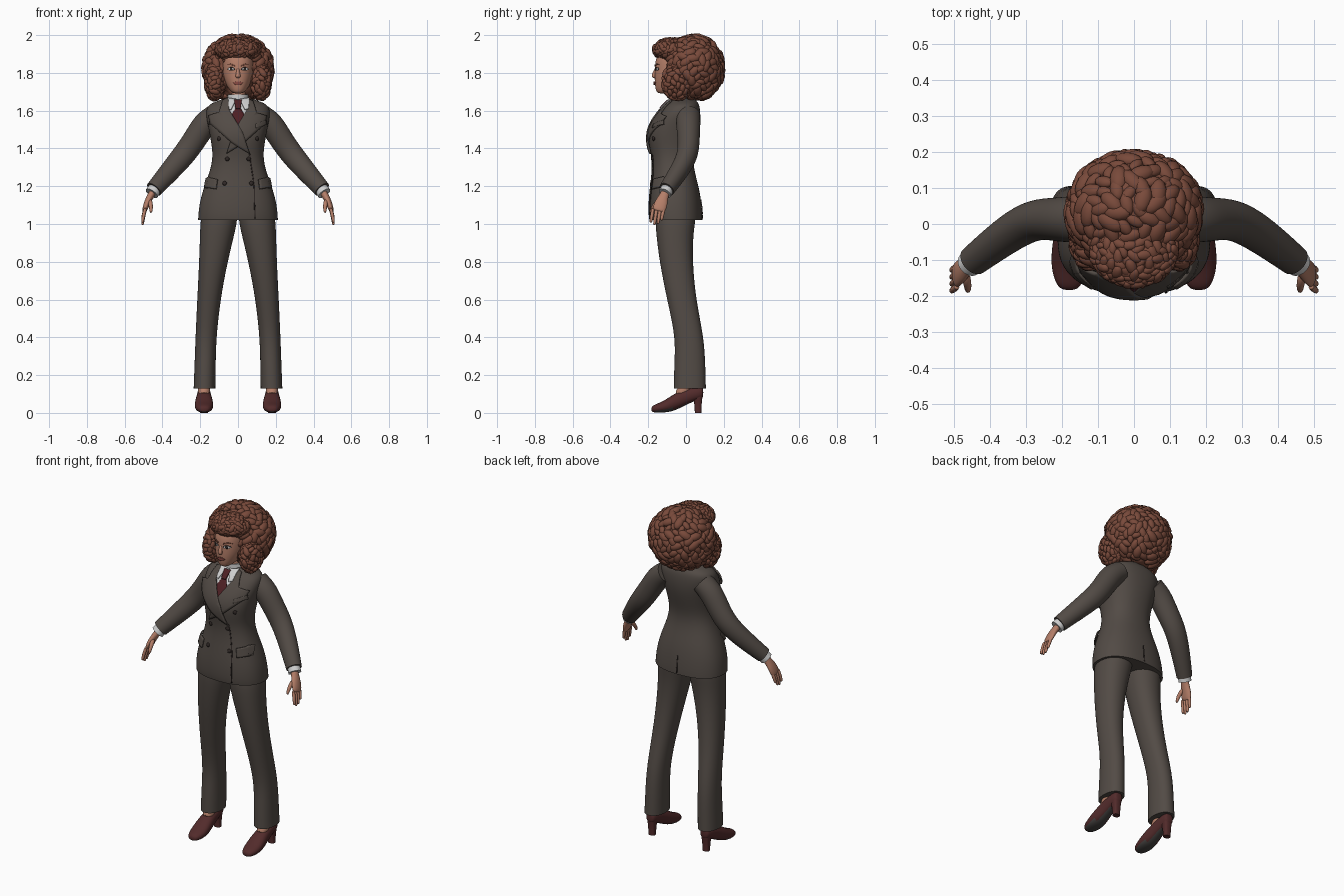
import bpy, bmesh, math, random
from mathutils import Vector, Matrix, noise
from mathutils.bvhtree import BVHTree

random.seed(4)
cube = bpy.data.objects.get("Cube")
if cube:
    bpy.data.objects.remove(cube, do_unlink=True)

X, Y, Z = Vector((1, 0, 0)), Vector((0, 1, 0)), Vector((0, 0, 1))


def material(name, r, g, b):
    m = bpy.data.materials.new(name)
    m.use_nodes = True
    m.diffuse_color = (r, g, b, 1)
    m.node_tree.nodes["Principled BSDF"].inputs["Base Color"].default_value = (r, g, b, 1)
    return m


suit = material("suit_cloth", .085, .070, .060)
skin = material("skin", .46, .21, .14)
hair = material("hair", .19, .068, .043)
white = material("shirt_white", .62, .62, .62)
wine = material("tie_wine", .075, .014, .017)
leather = material("shoe_leather", .085, .024, .024)
dark = material("dark_detail", .03, .022, .02)
rubber = material("shoe_sole", .06, .055, .052)
lip = material("lips", .27, .075, .06)


def finish(name, bm, mats, mirror=False, subsurf=0, solid=0):
    """Smooth-shaded object that keeps its sharp edges."""
    mesh = bpy.data.meshes.new(name)
    bm.to_mesh(mesh)
    bm.free()
    mesh.shade_smooth()
    mesh.set_sharp_from_angle(angle=math.radians(60))
    obj = bpy.data.objects.new(name, mesh)
    bpy.context.collection.objects.link(obj)
    for m in mats:
        mesh.materials.append(m)
    if solid:
        mod = obj.modifiers.new("thickness", "SOLIDIFY")
        mod.thickness, mod.offset = solid, 0
    if mirror:
        obj.modifiers.new("mirror", "MIRROR").use_mirror_merge = False
    if subsurf:
        mod = obj.modifiers.new("smooth", "SUBSURF")
        mod.levels = mod.render_levels = subsurf
    return obj


def tube(name, rows, mats, ref=X, axis=None, n=16, p=2, flat=False, mirror=False, subsurf=2, rule=None):
    """Rings along a path; each row is x, y, z, radius along ref, other radius."""
    bm = bmesh.new()
    crease = bm.edges.layers.float.new("crease_edge")
    pts = [Vector(r[:3]) for r in rows]
    rings = []
    for i, row in enumerate(rows):
        t = axis or (pts[min(i + 1, len(pts) - 1)] - pts[max(i - 1, 0)]).normalized()
        u = (ref - t * ref.dot(t)).normalized()
        v = t.cross(u)
        ring = []
        for k in range(n):
            a = math.tau * k / n
            c, s = (math.copysign(abs(w) ** (2 / p), w) for w in (math.cos(a), math.sin(a)))
            ring.append(bm.verts.new(pts[i] + u * c * row[3] + v * s * row[4]))
        rings.append(ring)
    for a, b in zip(rings, rings[1:]):
        for k in range(n):
            j = (k + 1) % n
            bm.faces.new((a[k], a[j], b[j], b[k]))
    for ring in (rings[0], rings[-1]):
        cap = bm.faces.new(ring)
        if flat:
            for e in cap.edges:
                e[crease] = 1
    bmesh.ops.recalc_face_normals(bm, faces=bm.faces[:])
    if rule:
        for f in bm.faces:
            f.material_index = rule(f)
    return finish(name, bm, mats, mirror, subsurf)


def loft(name, rows, mats, **kw):
    """Level rings; each row is z, inner x, outer x, front y, back y."""
    return tube(name, [((a + b) / 2, (f + k) / 2, z, (b - a) / 2, (k - f) / 2)
                       for z, a, b, f, k in rows], mats, axis=Z, **kw)


def body(name, rows, mats, **kw):
    return loft(name, [(z, -w, w, f, k) for z, w, f, k in rows], mats, **kw)


def surface(obj):
    bpy.context.view_layer.update()
    shaped = obj.evaluated_get(bpy.context.evaluated_depsgraph_get())
    mesh = shaped.to_mesh()
    tree = BVHTree.FromPolygons([v.co.copy() for v in mesh.vertices], [p.vertices[:] for p in mesh.polygons])
    shaped.to_mesh_clear()
    return tree


def patch(name, outline, mat, tree, lift=.003, mirror=False, side=-1):
    """Thin plate laid on a surface; the outline is given in x and z."""
    bm = bmesh.new()
    face = bm.faces.new([bm.verts.new((x, 0, z)) for x, z in outline])
    face.normal_update()
    if face.normal.y * side < 0:
        bmesh.ops.reverse_faces(bm, faces=[face])
    bmesh.ops.triangulate(bm, faces=bm.faces[:])
    bmesh.ops.subdivide_edges(bm, edges=bm.edges[:], cuts=5, use_grid_fill=True)
    for v in bm.verts:
        loc, nor, _, _ = tree.ray_cast(Vector((v.co.x, side, v.co.z)), Y * -side)
        if loc is None:
            loc, nor, _, _ = tree.find_nearest(Vector((v.co.x, side * .15, v.co.z)))
        v.co = loc + nor * lift
    return finish(name, bm, [mat], mirror, solid=min(lift * 1.6, .009))


def ball(bm, center, radii, turn=Matrix.Identity(4), level=2):
    m = Matrix.Translation(center) @ turn @ Matrix.Diagonal((*radii, 1))
    return bmesh.ops.create_icosphere(bm, subdivisions=level, radius=1, matrix=m)["verts"]


def facing(direction):
    return direction.to_track_quat("Z", "Y").to_matrix().to_4x4()


# Jacket and sleeves
jacket = body("jacket", [
    (1.02, .213, -.195, .088), (1.05, .212, -.200, .088), (1.12, .204, -.200, .082),
    (1.20, .180, -.192, .068), (1.28, .149, -.182, .045), (1.36, .132, -.182, .036),
    (1.45, .146, -.205, .060), (1.52, .160, -.190, .075), (1.58, .172, -.150, .078),
    (1.625, .165, -.115, .073), (1.645, .130, -.090, .062), (1.665, .070, -.075, .045)],
    [suit], n=24, p=2.3, flat=True)
tube("sleeve", [(.12, .012, 1.575, .065, .062), (.175, .012, 1.535, .066, .068),
                (.23, .014, 1.445, .060, .064), (.285, .012, 1.367, .057, .063),
                (.36, -.035, 1.28, .052, .056), (.445, -.102, 1.183, .043, .046)],
     [suit], ref=Y, flat=True, mirror=True)

# Jacket details
cloth = surface(jacket)
patch("shirt_front", [(-.06, 1.655), (.06, 1.655), (.06, 1.6), (.035, 1.47), (-.02, 1.5), (-.06, 1.6)],
      white, cloth, .002)
patch("tie_blade", [(-.013, 1.61), (.013, 1.61), (.042, 1.56), (.036, 1.48), (.03, 1.46), (-.04, 1.56)],
      wine, cloth, .004)
patch("tie_knot", [(-.02, 1.648), (.02, 1.648), (.013, 1.605), (-.013, 1.605)], wine, cloth, .011)
patch("collar_wing", [(.008, 1.655), (.058, 1.66), (.055, 1.605), (.036, 1.6)], white, cloth, .008, mirror=True)
lapel = [(.05, 1.66), (.078, 1.647), (.098, 1.585), (.148, 1.57), (.135, 1.525),
         (.03, 1.43), (-.06, 1.372), (-.025, 1.48), (.047, 1.6)]
patch("left_lapel", lapel, suit, cloth, .005)
patch("right_lapel", [(-x, z) for x, z in lapel], suit, cloth, .010)
patch("front_edge", [(.058, 1.372), (.064, 1.372), (.088, 1.2), (.092, 1.03), (.087, 1.03), (.083, 1.2)],
      dark, cloth, .002)
patch("back_vent", [(-.003, 1.03), (.003, 1.03), (.002, 1.13), (-.002, 1.13)], dark, cloth, .002, side=1)
patch("pocket_flap", [(.105, 1.235), (.172, 1.25), (.183, 1.195), (.112, 1.183)], suit, cloth, .008, mirror=True)
patch("breast_welt", [(.088, 1.525), (.143, 1.548), (.146, 1.527), (.09, 1.505)], suit, cloth, .006, mirror=True)
buttons = bmesh.new()
for x, z in ((.1, 1.452), (.056, 1.345), (.07, 1.215)):
    loc, nor, _, _ = cloth.ray_cast(Vector((x, -1, z)), Y)
    ball(buttons, loc + nor * .003, (.012, .012, .006), facing(nor))
finish("buttons", buttons, [dark], mirror=True)

# Trousers
loft("trouser_leg", [
    (.13, .119, .236, -.066, .107), (.26, .117, .231, -.064, .104), (.4, .114, .226, -.056, .096),
    (.6, .092, .217, -.102, .054), (.8, .054, .207, -.142, .036), (.95, .016, .203, -.160, .040),
    (1.03, .000, .200, -.165, .055), (1.1, .000, .180, -.150, .050)],
    [suit], flat=True, mirror=True, p=2.2)

# Shoes and ankles
tube("shoe", [(.18, -.184, .018, .018, .012), (.18, -.168, .023, .038, .022), (.18, -.12, .031, .052, .031),
              (.18, -.07, .052, .050, .046), (.18, -.02, .076, .042, .046), (.18, .04, .100, .037, .040),
              (.18, .08, .108, .032, .036), (.18, .092, .108, .020, .024)],
     [leather, rubber], axis=Y, n=12, p=2.3, mirror=True,
     rule=lambda f: int(f.normal.z < -.75 and f.calc_center_median().y < .04))
tube("shoe_heel", [(.18, .064, 0, .021, .018), (.18, .064, .05, .021, .019), (.18, .06, .1, .03, .03)],
     [leather], axis=Z, n=12, p=3, flat=True, mirror=True)
tube("ankle", [(.18, -.045, .085, .03, .03), (.18, -.01, .12, .034, .034), (.18, .025, .18, .034, .036)],
     [skin], n=12, mirror=True, subsurf=1)

# Shirt cuffs and hands
tube("shirt_cuff", [(.43, -.09, 1.2, .034, .036), (.457, -.112, 1.162, .036, .038)],
     [white], ref=Y, flat=True, mirror=True)
tube("palm", [(.445, -.102, 1.18, .024, .02), (.463, -.118, 1.148, .025, .019), (.48, -.13, 1.115, .036, .018),
              (.492, -.142, 1.08, .037, .015), (.496, -.146, 1.066, .03, .010)],
     [skin], ref=Y, n=12, mirror=True)
for i, drop in enumerate((.07, .083, .078, .058)):
    y = -.173 + i * .019
    tube("finger_%d" % (i + 1), [
        (.489, y, 1.088, .0105, .0105), (.499, y - .007, 1.082 - drop * .45, .010, .010),
        (.505, y - .012, 1.078 - drop * .85, .009, .009), (.505, y - .014, 1.076 - drop, .006, .006)],
        [skin], ref=Y, n=8, mirror=True, subsurf=1)
tube("thumb", [(.468, -.135, 1.13, .014, .014), (.462, -.163, 1.105, .013, .013),
               (.46, -.182, 1.075, .010, .010), (.461, -.187, 1.058, .006, .006)],
     [skin], ref=Y, n=8, mirror=True, subsurf=1)

# Neck, collar and head
body("neck", [(1.6, .05, -.075, .03), (1.66, .045, -.078, .022), (1.76, .046, -.09, .03)], [skin], subsurf=1)
body("shirt_collar", [(1.635, .064, -.088, .042), (1.685, .054, -.088, .03)], [white], flat=True)
head = body("head", [
    (1.69, .022, -.148, -.09), (1.705, .043, -.160, -.04), (1.74, .066, -.166, .03), (1.78, .081, -.168, .06),
    (1.83, .087, -.166, .08), (1.88, .087, -.162, .08), (1.93, .07, -.13, .07), (1.96, .035, -.07, .03)],
    [skin], n=20, p=2.2)
tube("nose", [(0, -.155, 1.832, .007, .007), (0, -.166, 1.805, .009, .010),
              (0, -.173, 1.782, .016, .013), (0, -.166, 1.771, .009, .006)], [skin], n=10, axis=Z)
face = surface(head)


def oval(x, z, w, h, n=12):
    return [(x + w * math.cos(math.tau * k / n), z + h * math.sin(math.tau * k / n)) for k in range(n)]


patch("eye_lid", oval(.035, 1.821, .019, .0095), dark, face, .001, mirror=True)
patch("eye_white", oval(.035, 1.820, .016, .0065), white, face, .002, mirror=True)
patch("iris", oval(.034, 1.820, .0065, .0065), dark, face, .003, mirror=True)
patch("eyebrow", [(.015, 1.841), (.04, 1.849), (.06, 1.841), (.04, 1.842), (.016, 1.834)],
      hair, face, .003, mirror=True)
patch("mouth", [(-.026, 1.747), (-.008, 1.755), (.008, 1.755), (.026, 1.747), (.01, 1.737), (-.01, 1.737)],
      lip, face, .004)

# Hair: a lumpy mass with side locks and a fringe, covered in curls
mass, mass_r = (0, .038, 1.825), (.178, .155, .168)
fringe, fringe_r = (0, -.07, 1.922), (.115, .10, .056)
lock_r = (.048, .075, .095)
locks = {"left": (.122, -.045, 1.755), "right": (-.122, -.045, 1.755)}
bm = bmesh.new()
for center, radii in ((mass, mass_r), (fringe, fringe_r), *((c, lock_r) for c in locks.values())):
    for v in ball(bm, center, radii, level=5):
        out = (v.co - Vector(center)).normalized()
        v.co += out * (.016 * noise.noise(v.co * 22) + .008 * noise.noise(v.co * 48))
finish("hair_mass", bm, [hair])


def curls(name, count, center, radii, size, keep=lambda p: True):
    bm = bmesh.new()
    for i in range(count):
        h = 1 - 2 * (i + .5) / count
        a = i * math.pi * (3 - math.sqrt(5))
        r = math.sqrt(1 - h * h)
        d = Vector((r * math.cos(a), r * math.sin(a), h))
        p = Vector(center) + Vector([q * w for q, w in zip(d, radii)])
        if keep(p):
            s = size * random.uniform(.75, 1.25)
            spin = Matrix.Rotation(random.uniform(0, math.tau), 4, "Z")
            ball(bm, p, (s * 1.45, s * .85, s * .7), facing(d) @ spin)
    finish(name, bm, [hair])


curls("outer_curls", 260, mass, mass_r, .024,
      lambda p: p.z > 1.67 and not (p.y < -.01 and abs(p.x) < .11 and p.z < 1.88))
curls("fringe_curls", 240, fringe, fringe_r, .015, lambda p: p.y < -.05)
for side, center in locks.items():
    curls(side + "_lock_curls", 90, center, lock_r, .017)
